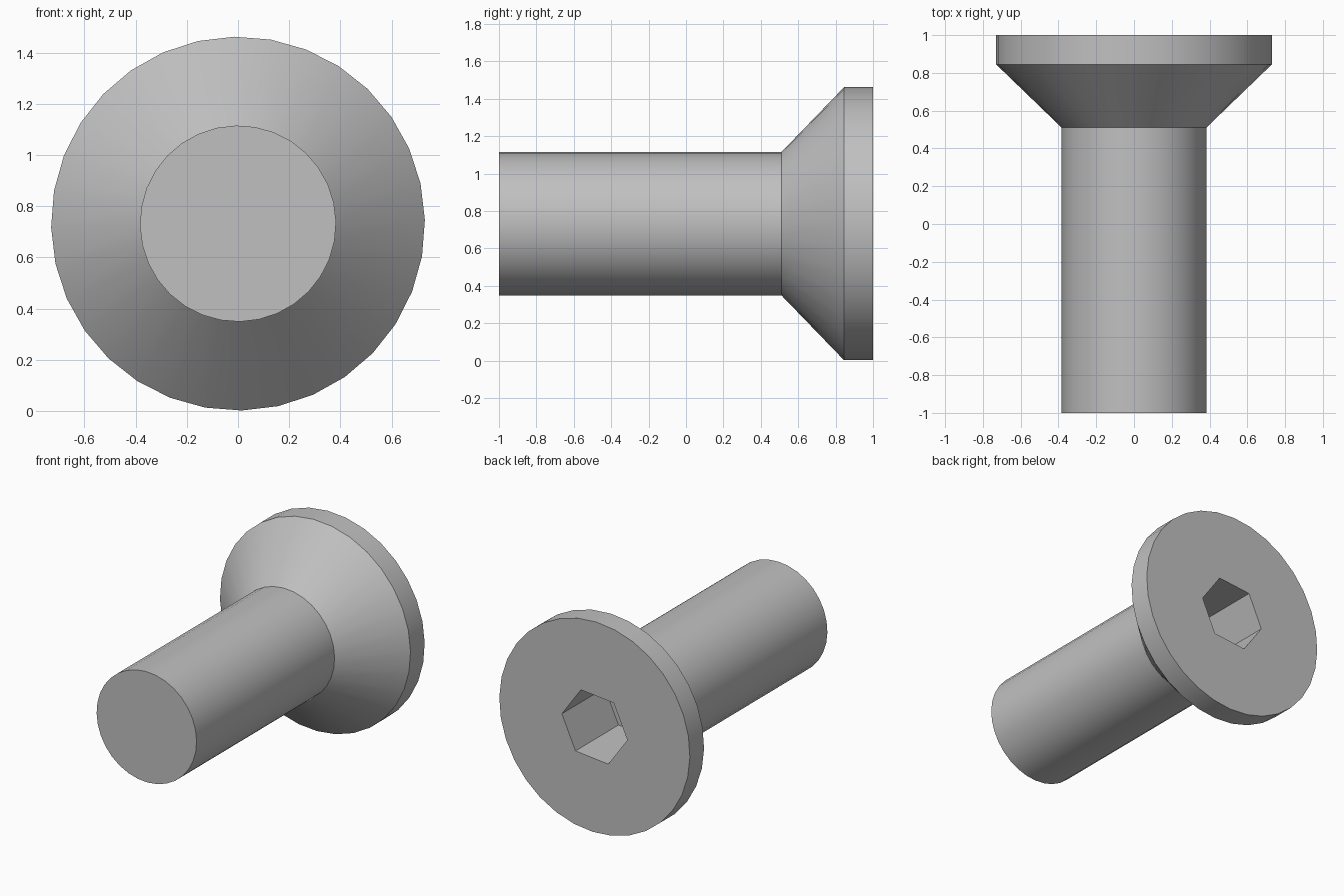
import bpy
import bmesh
from math import sin, cos, pi, radians

if "Cube" in bpy.data.objects:
    bpy.data.objects.remove(bpy.data.objects["Cube"], do_unlink=True)

AXIS_Z = 0.732
SIDES = 32

steel = bpy.data.materials.new("grey steel")
steel.use_nodes = True
GREY = (0.53, 0.53, 0.53, 1)
steel.diffuse_color = GREY
steel.node_tree.nodes["Principled BSDF"].inputs["Base Color"].default_value = GREY


def ring(bm, radius, y, sides=SIDES, turn=0.02):
    """Closed loop of vertices around the screw axis."""
    angles = [turn + 2 * pi * i / sides for i in range(sides)]
    return [bm.verts.new((radius * cos(a), y, AXIS_Z + radius * sin(a))) for a in angles]


def loop_pairs(loop):
    return zip(loop, loop[1:] + loop[:1])


def wall(bm, a, b):
    """Band of quads between two rings."""
    for (a0, a1), (b0, b1) in zip(loop_pairs(a), loop_pairs(b)):
        bm.faces.new((a0, a1, b1, b0))


bm = bmesh.new()

# Shaft, countersunk cone and rim, from the tip to the back
profile = [(0.383, -1), (0.383, 0.51), (0.73, 0.845), (0.73, 1)]
rings = [ring(bm, r, y) for r, y in profile]
for a, b in zip(rings, rings[1:]):
    wall(bm, a, b)
bm.faces.new(rings[0])

# Hexagonal socket with a flat floor
mouth, floor = [ring(bm, 0.252, y, 6, radians(5.5)) for y in (1, 0.53)]
wall(bm, mouth, floor)
bm.faces.new(floor)

# Flat back of the head around the socket
border = [bm.edges.get(pair) for loop in (rings[-1], mouth) for pair in loop_pairs(loop)]
bmesh.ops.triangle_fill(bm, use_beauty=True, edges=border, normal=(0, 1, 0))
bmesh.ops.recalc_face_normals(bm, faces=bm.faces)

mesh = bpy.data.meshes.new("countersunk_screw")
bm.to_mesh(mesh)
bm.free()
mesh.materials.append(steel)
screw = bpy.data.objects.new("countersunk_screw", mesh)
bpy.context.collection.objects.link(screw)

bpy.ops.object.select_all(action='DESELECT')
screw.select_set(True)
bpy.context.view_layer.objects.active = screw
bpy.ops.object.shade_smooth_by_angle(angle=radians(30))
